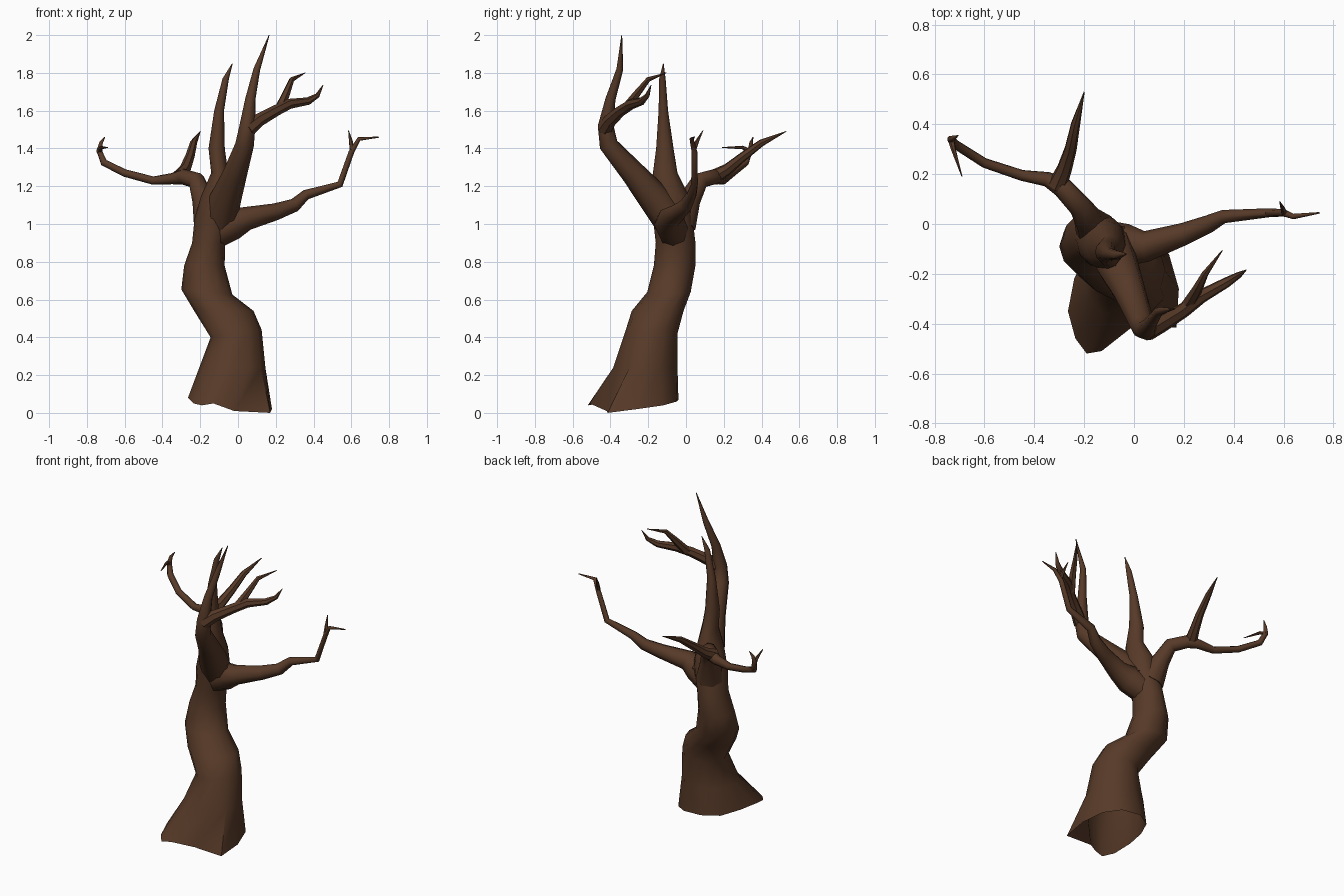
import bpy, bmesh, math
from mathutils import Vector

bark = bpy.data.materials.new("dark_brown_bark")
bark.diffuse_color = (0.095, 0.042, 0.021, 1)


def skin(name, rings, cap_start):
    """Join equal-sized rings of points into a skin, closing the far end."""
    bm = bmesh.new()
    loops = [[bm.verts.new(p) for p in ring] for ring in rings]
    n = len(loops[0])
    for a, b in zip(loops, loops[1:]):
        for i in range(n):
            j = (i + 1) % n
            bm.faces.new((a[i], a[j], b[j], b[i]))
    bm.faces.new(loops[-1])
    if cap_start:
        bm.faces.new(loops[0][::-1])
    me = bpy.data.meshes.new(name)
    bm.to_mesh(me)
    bm.free()
    me.materials.append(bark)
    ob = bpy.data.objects.new(name, me)
    bpy.context.collection.objects.link(ob)
    bpy.context.view_layer.objects.active = ob
    ob.select_set(True)
    bpy.ops.object.shade_smooth_by_angle(angle=math.radians(50))
    ob.select_set(False)


def branch(name, path, sides=8):
    """Tapered tube along (x, y, z, radius) points."""
    pts = [Vector(p[:3]) for p in path]
    side, rings = None, []
    for i, p in enumerate(pts):
        t = Vector((0, 0, 0))
        if i > 0:
            t += (p - pts[i - 1]).normalized()
        if i < len(pts) - 1:
            t += (pts[i + 1] - p).normalized()
        t.normalize()
        if side is None:
            side = t.orthogonal()
        side = (side - t * side.dot(t)).normalized()
        up = t.cross(side)
        r = path[i][3]
        rings.append([p + r * (math.cos(a) * side + math.sin(a) * up)
                      for a in (math.tau * k / sides for k in range(sides))])
    skin(name, rings, True)


# trunk: flared root outline, then elliptical rings up to the middle spike
foot = [(.18, -.26, .02), (.14, -.12, .04), (.05, -.05, .06), (-.08, -.04, .07),
        (-.18, -.10, .07), (-.24, -.22, .08), (-.265, -.35, .08), (-.235, -.46, .05),
        (-.19, -.52, .04), (-.13, -.51, .05), (-.02, -.42, .01), (.17, -.415, 0)]
# centre x, y, z, radius x, radius y, tilt
trunk = [(-.03, -.215, .24, .175, .17, 0), (-.01, -.185, .42, .135, .14, .15),
         (-.075, -.15, .54, .157, .137, 0), (-.165, -.09, .64, .135, .115, -.1),
         (-.178, -.06, .78, .107, .11, 0), (-.155, -.055, .9, .088, .105, 0),
         (-.13, -.07, 1.03, .10, .105, 0), (-.115, -.085, 1.15, .08, .10, 0),
         (-.097, -.11, 1.27, .045, .065, 0), (-.113, -.112, 1.4, .043, .046, 0),
         (-.1, -.12, 1.6, .026, .025, 0), (-.065, -.125, 1.77, .017, .017, 0),
         (-.03, -.12, 1.85, .002, .002, 0)]
angles = [math.tau * k / 12 for k in range(12)]
skin("trunk", [foot] + [[(cx + rx * math.cos(a), cy + ry * math.sin(a),
                          z + tilt * rx * math.cos(a)) for a in angles]
                        for cx, cy, z, rx, ry, tilt in trunk], False)

# front bough with its forked side branch
branch("front_bough", [(-.10, -.07, 1.0, .09), (-.065, -.17, 1.14, .085), (-.015, -.28, 1.27, .065),
                       (.035, -.41, 1.42, .05), (.05, -.425, 1.52, .042), (.065, -.40, 1.66, .027),
                       (.10, -.35, 1.82, .018), (.165, -.34, 2.0, .002)])
branch("front_side_branch", [(.05, -.43, 1.5, .042), (.11, -.40, 1.55, .036), (.2, -.345, 1.6, .03),
                             (.27, -.29, 1.635, .028), (.37, -.235, 1.65, .021),
                             (.42, -.205, 1.68, .013), (.45, -.185, 1.735, .002)], 7)
branch("front_side_twig", [(.22, -.32, 1.61, .028), (.255, -.26, 1.69, .021),
                           (.285, -.20, 1.765, .014), (.355, -.105, 1.8, .002)], 6)

# right bough
branch("right_bough", [(-.14, -.06, .94, .08), (-.03, -.085, 1.0, .085), (.05, -.09, 1.03, .062),
                       (.2, -.04, 1.065, .045), (.3, 0, 1.1, .036), (.36, .03, 1.155, .027),
                       (.54, .045, 1.21, .018), (.6, .045, 1.38, .015),
                       (.64, .03, 1.45, .011), (.745, .045, 1.46, .003)])
branch("right_twig", [(.605, .04, 1.39, .014), (.597, .06, 1.44, .010), (.585, .09, 1.495, .002)], 6)

# left bough with its rear branch and end twig
branch("left_bough", [(-.15, -.03, 1.0, .085), (-.185, .02, 1.13, .058), (-.22, .075, 1.23, .046),
                      (-.29, .15, 1.25, .042), (-.35, .18, 1.24, .03), (-.45, .195, 1.23, .022),
                      (-.6, .245, 1.27, .02), (-.71, .315, 1.325, .019), (-.735, .34, 1.39, .015),
                      (-.725, .345, 1.43, .01), (-.705, .355, 1.46, .002)])
branch("left_rear_branch", [(-.31, .15, 1.25, .04), (-.28, .22, 1.29, .031), (-.255, .3, 1.355, .025),
                            (-.235, .4, 1.43, .019), (-.2, .53, 1.49, .002)], 7)
branch("left_twig", [(-.735, .345, 1.38, .015), (-.725, .3, 1.405, .010), (-.69, .19, 1.405, .002)], 6)
